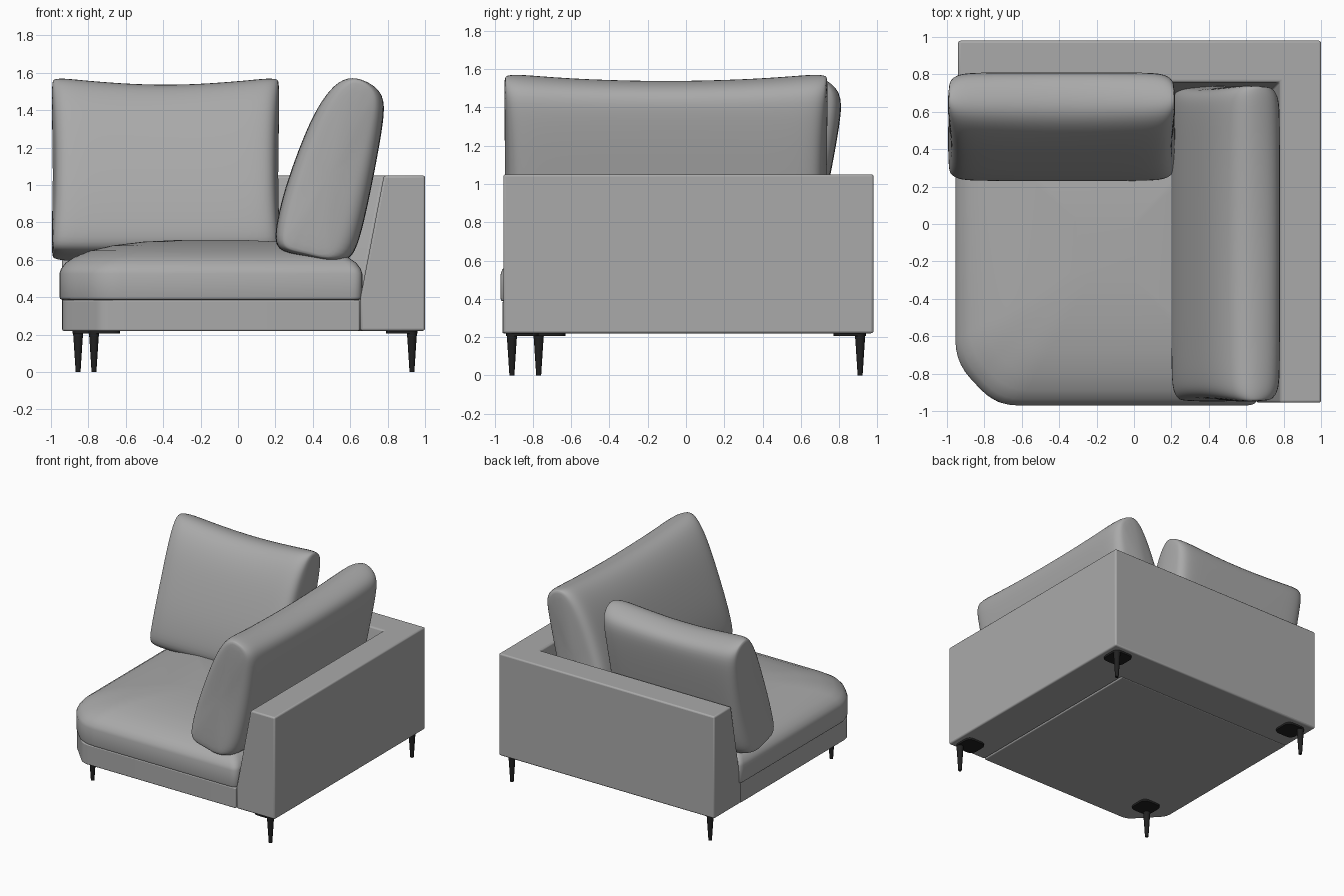
import bpy, bmesh, math
from mathutils import Vector

if "Cube" in bpy.data.objects:
    bpy.data.objects.remove(bpy.data.objects["Cube"])


def material(name, value):
    m = bpy.data.materials.new(name)
    m.use_nodes = True
    colour = (value, value, value, 1)
    m.diffuse_color = colour
    m.node_tree.nodes["Principled BSDF"].inputs["Base Color"].default_value = colour
    return m


fabric = material("grey fabric", 0.40)
metal = material("black metal", 0.015)


def loft(name, rings, mat, bevel=0, subdiv=0, angle=40):
    """Skin a list of equal-length closed rings and cap both ends."""
    bm = bmesh.new()
    loops = [[bm.verts.new(p) for p in ring] for ring in rings]
    n = len(loops[0])
    for a, b in zip(loops, loops[1:]):
        for i in range(n):
            j = (i + 1) % n
            bm.faces.new((a[i], a[j], b[j], b[i]))
    bm.faces.new(loops[0][::-1])
    bm.faces.new(loops[-1])
    bmesh.ops.recalc_face_normals(bm, faces=bm.faces)
    mesh = bpy.data.meshes.new(name)
    bm.to_mesh(mesh)
    bm.free()
    mesh.materials.append(mat)
    obj = bpy.data.objects.new(name, mesh)
    bpy.context.collection.objects.link(obj)
    if bevel:
        mod = obj.modifiers.new("soft edges", "BEVEL")
        mod.width, mod.segments = bevel, 3
        mod.limit_method = "ANGLE"
    if subdiv:
        mod = obj.modifiers.new("smooth", "SUBSURF")
        mod.levels = mod.render_levels = subdiv
    bpy.ops.object.select_all(action="DESELECT")
    obj.select_set(True)
    bpy.context.view_layer.objects.active = obj
    bpy.ops.object.shade_smooth_by_angle(angle=math.radians(angle))
    return obj


def rounded(corners, steps=5):
    """Outline from (x, y, radius) corners, each replaced by a soft curve."""
    out = []
    for i, (x, y, r) in enumerate(corners):
        p = Vector((x, y))
        a = p + (Vector(corners[i - 1][:2]) - p).normalized() * r
        b = p + (Vector(corners[(i + 1) % len(corners)][:2]) - p).normalized() * r
        for k in range(steps + 1):
            t = k / steps
            out.append(a * (1 - t) ** 2 + p * 2 * t * (1 - t) + b * t * t)
    return out


# L-shaped back and arm: sloped inner face, mitred at the corner
wall = [(0, 0.22), (0.345, 0.22), (0.345, 0.40), (0.22, 1.05), (0, 1.05)]
loft("back_and_arm", [
    [(-0.94, 0.98 - d, z) for d, z in wall],
    [(1 - d, 0.98 - d, z) for d, z in wall],
    [(1 - d, -0.955, z) for d, z in wall]], fabric, bevel=0.012)

# Seat base with the cut front corner
base = rounded([(-0.94, 0.64, 0.01), (-0.94, -0.74, 0.05), (-0.73, -0.96, 0.05),
                (0.65, -0.96, 0.01), (0.65, 0.64, 0.01)])
loft("seat_base", [[(p.x, p.y, z) for p in base] for z in (0.22, 0.385)],
     fabric, bevel=0.008)

# Crowned seat cushion, boxed side and domed top
seat = rounded([(-0.955, 0.68, 0.06), (-0.955, -0.74, 0.12), (-0.74, -0.97, 0.12),
                (0.665, -0.97, 0.06), (0.665, 0.68, 0.06)])
mid = Vector((-0.145, -0.145))
layers = [(0.975, 0.385), (0.995, 0.39), (1, 0.405), (1, 0.525), (0.99, 0.55),
          (0.96, 0.583), (0.90, 0.615), (0.80, 0.648), (0.65, 0.676),
          (0.45, 0.696), (0.2, 0.706)]
loft("seat_cushion", [[(*(mid + (p - mid) * s), z) for p in seat] for s, z in layers],
     fabric)

# Leaning pillow cross-section: depth across, height up
pillow = [(0.19, 0.68), (0.21, 0.82), (0.25, 0.98), (0.32, 1.18), (0.40, 1.38),
          (0.49, 1.53), (0.58, 1.595), (0.69, 1.57), (0.785, 1.50), (0.78, 1.36),
          (0.745, 1.15), (0.70, 0.92), (0.65, 0.70), (0.60, 0.59), (0.50, 0.59),
          (0.36, 0.62), (0.25, 0.635)]


def make_pillow(name, start, end, place):
    centre, half = (start + end) / 2, (end - start) / 2
    stations = [(0, 0.55), (0.012, 0.76), (0.045, 0.91), (0.10, 0.98), (0.20, 1),
                (0.42, 1)]
    ends = [(half - d, s) for d, s in stations]
    rows = [(-a, s) for a, s in ends] + [(0, 1)] + ends[::-1]
    rings = []
    for along, s in rows:
        edge = abs(along) / half
        ring = []
        for depth, z in pillow:
            h = (z - 1.09) / 0.5
            lean = 0.49 + 0.19 * h
            # ends pinch in depth, top sags in the middle, sides bow inward
            depth2 = lean + (depth - lean) * s
            sag = 0.05 * (1 - edge ** 2) * max(h, 0) ** 3
            z2 = 1.09 + (z - 1.09) * (0.86 + 0.14 * s) - sag
            waist = 1 - 0.022 * (1 - h * h) * edge ** 6 / half
            ring.append(place(centre + along * waist, depth2, z2))
        rings.append(ring)
    return loft(name, rings, fabric, subdiv=2, angle=180)


make_pillow("back_pillow", -1.0, 0.225, lambda a, d, z: (a, d + 0.03, z))
make_pillow("side_pillow", -0.955, 0.745, lambda a, d, z: (d, a, z))

# Tapered legs on rounded mounting plates set toward the middle
for name, x, y in [("front_right", -0.77, -0.77), ("front_left", 0.93, -0.91),
                   ("back_right", -0.855, 0.91), ("back_left", 0.93, 0.91)]:
    sx, sy = math.copysign(1, x), math.copysign(1, y)
    cx, cy, r = x - 0.055 * sx, y - 0.055 * sy, 0.085
    plate = rounded([(cx - r, cy - r, 0.05), (cx + r, cy - r, 0.05),
                     (cx + r, cy + r, 0.05), (cx - r, cy + r, 0.05)])
    loft(name + "_leg_plate", [[(p.x, p.y, z) for p in plate] for z in (0.205, 0.222)],
         metal)
    circle = [math.tau * k / 20 for k in range(20)]
    loft(name + "_leg", [[(x + q * math.cos(t), y + q * math.sin(t), z) for t in circle]
                         for q, z in [(0.013, 0), (0.024, 0.17), (0.027, 0.21)]], metal)
